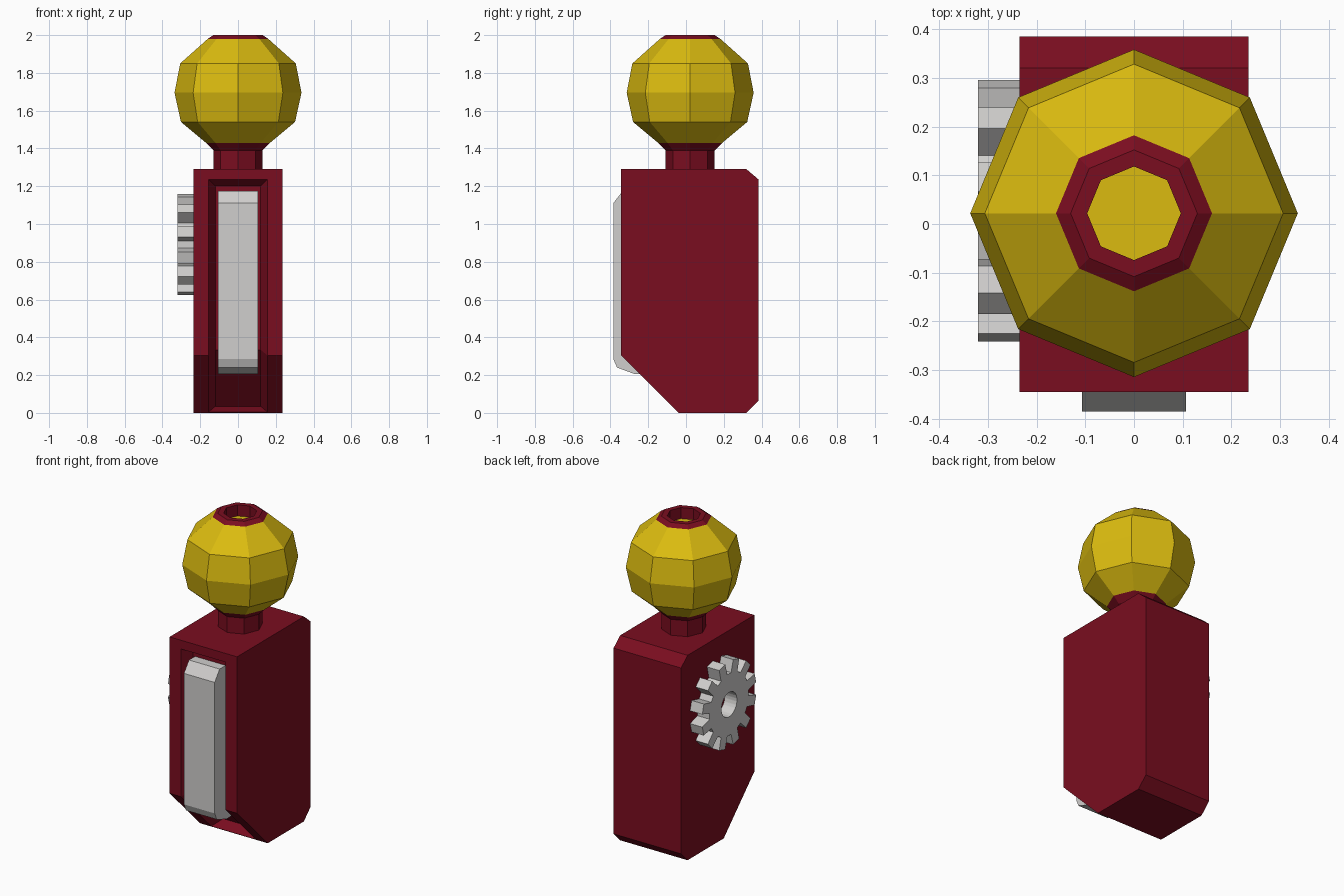
import bpy, bmesh, math

if "Cube" in bpy.data.objects:
    bpy.data.objects.remove(bpy.data.objects["Cube"])


def material(name, rgb):
    m = bpy.data.materials.new(name)
    m.diffuse_color = (*rgb, 1)
    m.use_nodes = True
    m.node_tree.nodes["Principled BSDF"].inputs["Base Color"].default_value = m.diffuse_color
    return m


MAROON = material("maroon", (0.195, 0.004, 0.014))
GOLD = material("gold", (0.71, 0.50, 0.005))
STEEL = material("light grey", (0.63, 0.62, 0.61))


def build(name, verts, faces, mats, indices=None):
    bm = bmesh.new()
    vs = [bm.verts.new(v) for v in verts]
    for i, f in enumerate(faces):
        face = bm.faces.new([vs[k] for k in f])
        face.material_index = indices[i] if indices else 0
    bmesh.ops.recalc_face_normals(bm, faces=bm.faces)
    me = bpy.data.meshes.new(name)
    bm.to_mesh(me)
    bm.free()
    for m in mats:
        me.materials.append(m)
    ob = bpy.data.objects.new(name, me)
    bpy.context.collection.objects.link(ob)
    return ob


def prism(name, profile, half, mat):
    """Extrude a (y, z) profile symmetrically along x."""
    n = len(profile)
    verts = [(x, y, z) for x in (-half, half) for y, z in profile]
    faces = [list(range(n)), list(range(n, 2 * n))]
    faces += [[i, (i + 1) % n, n + (i + 1) % n, n + i] for i in range(n)]
    return build(name, verts, faces, [mat])


# Housing with a tapered groove running down the front and the sloped base
profile = [(-.345, 1.29), (-.345, .305), (-.04, 0), (.32, 0),
           (.385, .065), (.385, 1.235), (.32, 1.29)]
n = len(profile)
verts = [(x, y, z) for x in (-.235, .235) for y, z in profile]
faces = [list(range(n)), list(range(n, 2 * n))]
faces += [[i, (i + 1) % n, n + (i + 1) % n, n + i] for i in range(2, n)]
rings = [[0, 1, 2, n + 2, n + 1, n]]
for half, path in ((.155, [(-.345, 1.235), (-.345, .305), (-.045, .005)]),
                   (.12, [(-.275, 1.20), (-.275, .334), (.024, .035)])):
    start = len(verts)
    verts += [(-half, y, z) for y, z in path]
    verts += [(half, y, z) for y, z in reversed(path)]
    rings.append(list(range(start, start + 6)))
for a, b in zip(rings, rings[1:]):
    faces += [[a[i], a[(i + 1) % 6], b[(i + 1) % 6], b[i]] for i in range(6)]
r = rings[-1]
faces += [[r[0], r[1], r[4], r[5]], [r[1], r[2], r[3], r[4]]]
build("housing", verts, faces, [MAROON])

# Metal bar set in the groove
prism("front_bar", [(-.385, 1.11), (-.335, 1.175), (-.13, 1.175), (-.13, .205),
                    (-.27, .205), (-.365, .24), (-.385, .285)], .107, STEEL)

# Neck and eight-sided knob turned from one profile: (radius, z, colour of band above)
lathe = [(.13, 1.27, 0), (.13, 1.39, 0), (.17, 1.43, 1), (.302, 1.54, 1),
         (.336, 1.695, 1), (.306, 1.85, 1), (.16, 1.98, 0), (.13, 2.0, 0),
         (.096, 2.0, 0), (.096, 1.93, 1)]
S = 8
verts = [(rad * math.cos(math.tau * k / S), .022 + rad * math.sin(math.tau * k / S), z)
         for rad, z, _ in lathe for k in range(S)]
faces, idx = [list(range(S))], [0]
for i in range(len(lathe) - 1):
    for k in range(S):
        q = (k + 1) % S
        faces.append([i * S + k, i * S + q, (i + 1) * S + q, (i + 1) * S + k])
        idx.append(lathe[i][2])
faces.append(list(range(len(verts) - S, len(verts))))
idx.append(1)
build("knob", verts, faces, [MAROON, GOLD], idx)

# Twelve-toothed cog on the left side, with a round bore
TEETH, CY, CZ = 12, .027, .891
outer = []
for t in range(TEETH):
    mid = math.tau * (t + .5) / TEETH
    for deg, rad in ((-9.5, .195), (-6.5, .271), (6.5, .271), (9.5, .195)):
        outer.append((mid + math.radians(deg), rad))
inner = [(a, .077) for a, _ in outer]
N = len(outer)
verts = [(x, CY + rad * math.cos(a), CZ + rad * math.sin(a))
         for x in (-.32, -.23) for loop in (outer, inner) for a, rad in loop]
faces = []
for i in range(N):
    j = (i + 1) % N
    for p, q in ((0, 1), (1, 3), (3, 2), (2, 0)):
        faces.append([p * N + i, p * N + j, q * N + j, q * N + i])
build("cog", verts, faces, [STEEL])
